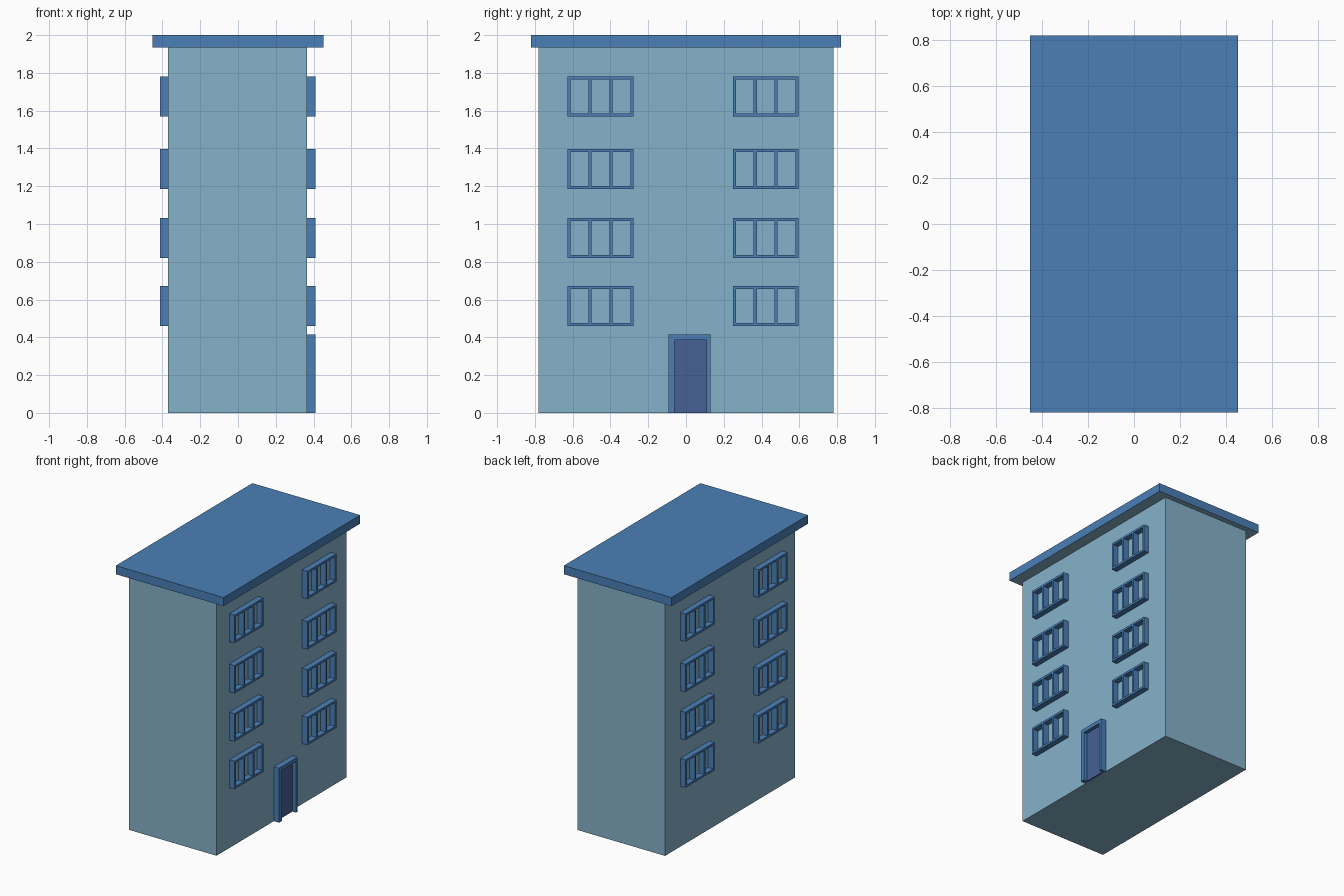
import bpy
import bmesh
from mathutils import Matrix, Vector

if "Cube" in bpy.data.objects:
    bpy.data.objects.remove(bpy.data.objects["Cube"])


def material(name, rgb):
    mat = bpy.data.materials.new(name)
    mat.use_nodes = True
    color = (*rgb, 1)
    mat.diffuse_color = color
    mat.node_tree.nodes["Principled BSDF"].inputs["Base Color"].default_value = color
    return mat


pale_blue = material("pale blue wall", (0.235, 0.445, 0.591))
blue = material("blue trim", (0.069, 0.212, 0.468))
indigo = material("indigo door", (0.061, 0.117, 0.292))


def box_mesh(name, boxes, *mats):
    """One mesh made of boxes, each given by its low and high corner."""
    bm = bmesh.new()
    for low, high in boxes:
        low, high = Vector(low), Vector(high)
        matrix = Matrix.Translation((low + high) / 2) @ Matrix.Diagonal((*(high - low), 1))
        bmesh.ops.create_cube(bm, size=1, matrix=matrix)
    mesh = bpy.data.meshes.new(name)
    bm.to_mesh(mesh)
    bm.free()
    for mat in mats:
        mesh.materials.append(mat)
    return mesh


def place(name, mesh, location=(0, 0, 0)):
    obj = bpy.data.objects.new(name, mesh)
    obj.location = location
    bpy.context.collection.objects.link(obj)
    return obj


# Wall block
WALL_BACK, WALL_FRONT, ROOF_Z = -0.37, 0.366, 1.935
place("walls", box_mesh("walls", [((WALL_BACK, -0.78, 0), (WALL_FRONT, 0.78, ROOF_Z))], pale_blue))

# Flat roof slab with a wall-coloured underside
roof = box_mesh("roof", [((-0.453, -0.82, ROOF_Z), (0.453, 0.82, 2))], blue, pale_blue)
for face in roof.polygons:
    face.material_index = int(face.normal.z < -0.5)
place("roof", roof)

# Window frame: two rails and four posts, open between them
HALF_D, HALF_W, HALF_H, BAR = 0.022, 0.174, 0.106, 0.016
rail = HALF_H - BAR
bars = [((-HALF_D, -HALF_W, -HALF_H), (HALF_D, HALF_W, -rail)),
        ((-HALF_D, -HALF_W, rail), (HALF_D, HALF_W, HALF_H))]
for i in range(4):
    y = -HALF_W + i * (2 * HALF_W - BAR) / 3
    bars.append(((-HALF_D, y, -rail), (HALF_D, y + BAR, rail)))
window = box_mesh("window_frame", bars, blue)

# Two columns of four windows on each long side
for side, x in (("left", WALL_FRONT + HALF_D), ("right", WALL_BACK - HALF_D)):
    for column, y in (("front", -0.453), ("back", 0.422)):
        for floor, z in enumerate((0.565, 0.927, 1.292, 1.674), 1):
            place(f"window_{side}_{column}_{floor}", window, (x, y, z))

# Door frame and recessed door panel
OUT = WALL_FRONT + 2 * HALF_D
place("door_frame", box_mesh("door_frame", [
    ((WALL_FRONT, -0.092, 0), (OUT, -0.06, 0.385)),
    ((WALL_FRONT, 0.108, 0), (OUT, 0.13, 0.385)),
    ((WALL_FRONT, -0.092, 0.385), (OUT, 0.13, 0.414))], blue))
place("door", box_mesh("door", [((WALL_FRONT, -0.06, 0), (WALL_FRONT + 0.015, 0.108, 0.385))], indigo))
